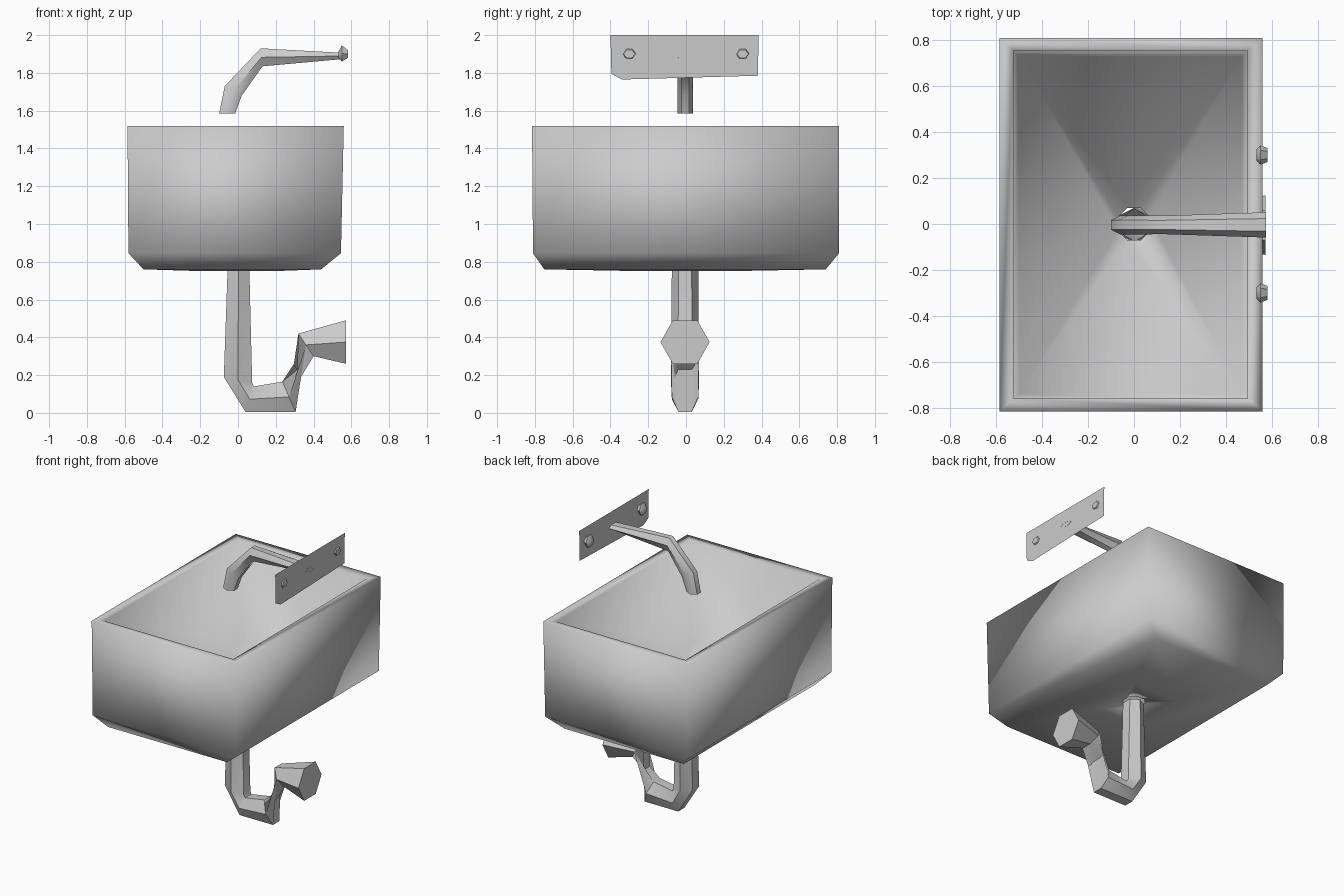
import bpy, bmesh, math
from mathutils import Vector

if "Cube" in bpy.data.objects:
    bpy.data.objects.remove(bpy.data.objects["Cube"])


def finish(bm, name, smooth_angle=None, fix=True):
    if fix:
        bmesh.ops.recalc_face_normals(bm, faces=bm.faces)
    me = bpy.data.meshes.new(name)
    bm.to_mesh(me)
    bm.free()
    ob = bpy.data.objects.new(name, me)
    bpy.context.collection.objects.link(ob)
    if smooth_angle is not None:
        bpy.ops.object.select_all(action='DESELECT')
        ob.select_set(True)
        bpy.context.view_layer.objects.active = ob
        bpy.ops.object.shade_smooth_by_angle(angle=math.radians(smooth_angle))
    return ob


def loop(bm, pts):
    vs = [bm.verts.new(p) for p in pts]
    return [bm.edges.new((vs[i], vs[(i + 1) % len(vs)])) for i in range(len(vs))]


def rect(x0, x1, y0, y1, z):
    return [(x0, y0, z), (x1, y0, z), (x1, y1, z), (x0, y1, z)]


def circle(r, z, n=8):
    return [(r * math.cos(math.tau * (i + 0.5) / n - math.pi * 0.75),
             r * math.sin(math.tau * (i + 0.5) / n - math.pi * 0.75), z) for i in range(n)]


def tube(name, rings, y=0.0, n=6, caps=(False, False), smooth=50):
    """Skin rings given as (ax, az, bx, bz, half width along y)."""
    bm = bmesh.new()
    rows = []
    for ax, az, bx, bz, ry in rings:
        mid = Vector(((ax + bx) / 2, y, (az + bz) / 2))
        half = Vector((bx - ax, 0, bz - az)) / 2
        k = 1 / math.sin(math.tau / 6) if n == 6 else 1
        rows.append([bm.verts.new(mid + half * k * math.sin(math.tau * i / n)
                                  + Vector((0, ry * math.cos(math.tau * i / n), 0)))
                     for i in range(n)])
    for a, b in zip(rows, rows[1:]):
        for i in range(n):
            j = (i + 1) % n
            bm.faces.new((a[i], a[j], b[j], b[i]))
    for row, cap in ((rows[0], caps[0]), (rows[-1], caps[1])):
        if cap:
            bm.faces.new(row)
    return finish(bm, name, smooth)


# Basin: loops from the drain hole up the inside, over the rim and back underneath
bm = bmesh.new()
loops = [loop(bm, p) for p in (
    circle(0.075, 0.785),
    rect(-0.50, 0.47, -0.74, 0.73, 0.81),
    rect(-0.525, 0.495, -0.76, 0.755, 1.515),
    rect(-0.585, 0.56, -0.815, 0.81, 1.52),
    rect(-0.58, 0.545, -0.81, 0.81, 0.845),
    rect(-0.50, 0.44, -0.75, 0.74, 0.76),
    rect(-0.18, 0.18, -0.22, 0.22, 0.75),
    circle(0.075, 0.775))]
for a, b in zip(loops, loops[1:] + loops[:1]):
    bmesh.ops.bridge_loops(bm, edges=a + b)
finish(bm, "basin", 180)

# Drain trap with flared wall end
tube("drain_pipe", [
    (-0.055, 0.765, 0.06, 0.765, 0.07),
    (-0.075, 0.19, 0.075, 0.16, 0.075),
    (0.04, 0.005, 0.085, 0.14, 0.07),
    (0.305, 0.005, 0.235, 0.165, 0.07),
    (0.32, 0.42, 0.40, 0.30, 0.075),
    (0.572, 0.49, 0.572, 0.26, 0.13)], y=-0.005, caps=(False, True))

# Spout
tube("spout", [
    (-0.10, 1.585, -0.015, 1.585, 0.042),
    (-0.07, 1.73, 0.02, 1.68, 0.042),
    (0.12, 1.93, 0.13, 1.835, 0.04),
    (0.575, 1.905, 0.575, 1.875, 0.055)], y=-0.004)

# Tap knobs
for side, y in (("front", -0.30), ("back", 0.30)):
    tube("knob_" + side, [
        (0.533, 1.915, 0.533, 1.88, 0.025),
        (0.55, 1.945, 0.55, 1.86, 0.042),
        (0.582, 1.92, 0.582, 1.88, 0.03)], y=y, caps=(True, True))

# Thin wall plate with clipped lower corner
bm = bmesh.new()
outline = [(-0.40, 2.0), (-0.395, 1.795), (-0.34, 1.765), (0.38, 1.785), (0.385, 2.0)]
bm.faces.new([bm.verts.new((0.574, y, z)) for y, z in outline])
finish(bm, "wall_plate", fix=False)
